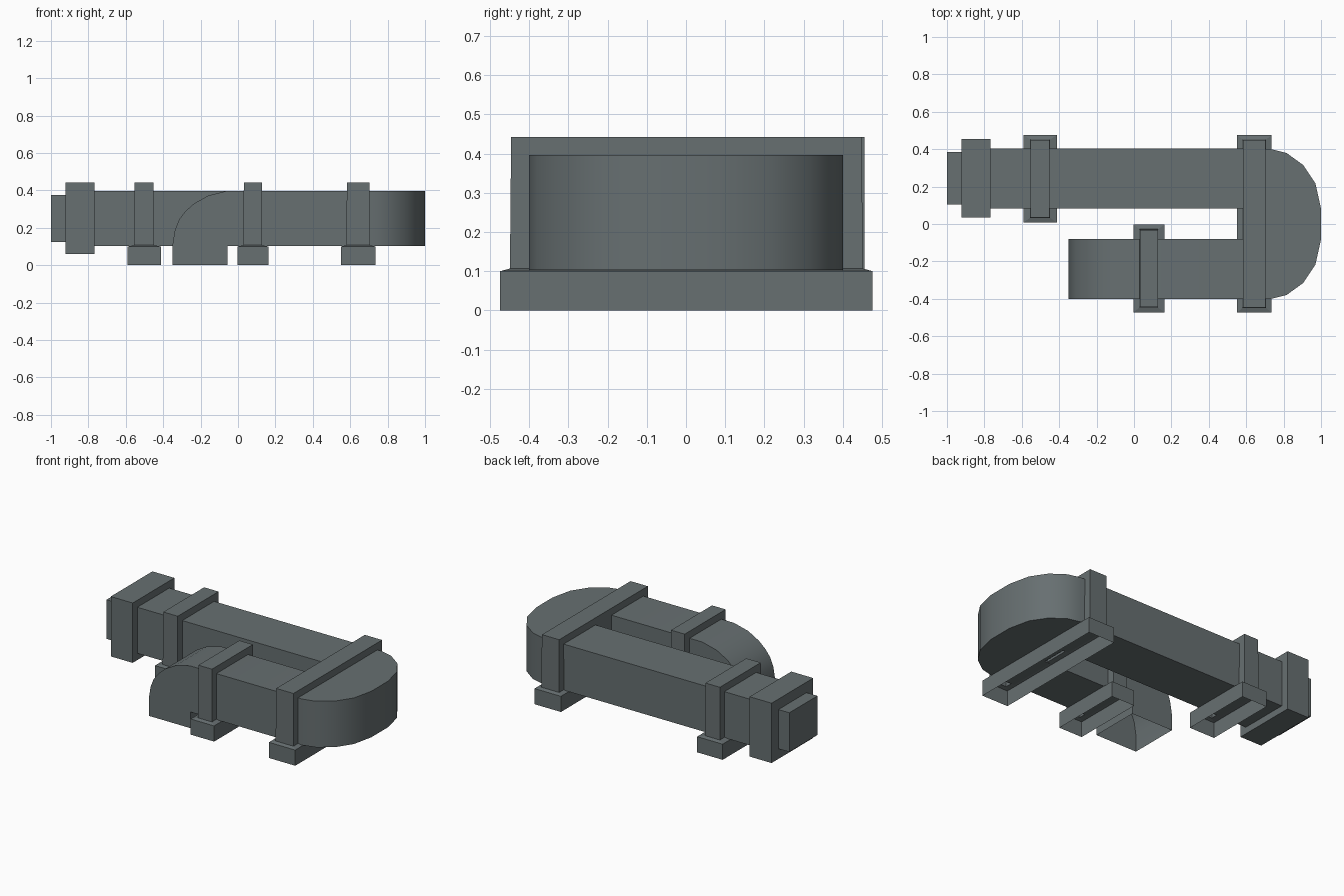
import bpy, bmesh, math
from mathutils import Vector

cube = bpy.data.objects.get("Cube")
if cube:
    bpy.data.objects.remove(cube, do_unlink=True)

metal = bpy.data.materials.new("dark grey metal")
metal.use_nodes = True
colour = (0.135, 0.16, 0.165, 1)
metal.diffuse_color = colour
metal.node_tree.nodes["Principled BSDF"].inputs["Base Color"].default_value = colour


def finish(name, bm, smooth=False):
    bmesh.ops.recalc_face_normals(bm, faces=bm.faces)
    mesh = bpy.data.meshes.new(name)
    bm.to_mesh(mesh)
    bm.free()
    mesh.materials.append(metal)
    obj = bpy.data.objects.new(name, mesh)
    bpy.context.collection.objects.link(obj)
    if smooth:
        bpy.ops.object.select_all(action="DESELECT")
        obj.select_set(True)
        bpy.context.view_layer.objects.active = obj
        bpy.ops.object.shade_smooth_by_angle(angle=math.radians(35))
    return obj


def box(name, x, y, z):
    bm = bmesh.new()
    bmesh.ops.create_cube(bm, size=1)
    for v in bm.verts:
        v.co = [(r[0] + r[1]) / 2 + c * (r[1] - r[0]) for r, c in zip((x, y, z), v.co)]
    return finish(name, bm)


def extrude(name, points, offset, open_floor=False):
    """Extrude a flat outline; optionally leave its ground-level face open."""
    bm = bmesh.new()
    face = bm.faces.new([bm.verts.new(p) for p in points])
    out = bmesh.ops.extrude_face_region(bm, geom=[face], use_keep_orig=True)
    verts = [g for g in out["geom"] if isinstance(g, bmesh.types.BMVert)]
    bmesh.ops.translate(bm, verts=verts, vec=Vector(offset))
    bmesh.ops.recalc_face_normals(bm, faces=bm.faces)
    if open_floor:
        floor = [f for f in bm.faces if all(v.co.z < 0.001 for v in f.verts)]
        bmesh.ops.delete(bm, geom=floor, context="FACES")
    return finish(name, bm, True)


def bracket(name, x, y, foot, band, lip):
    """Hollow foot that steps in to a band passing over the duct."""
    bm = bmesh.new()
    rings = []
    for half, inset, z in ((foot, 0, 0), (foot, 0, 0.1), (band, lip, 0.107), (band - 0.002, lip + 0.003, 0.442)):
        x0, x1, y0, y1 = x - half, x + half, y[0] + inset, y[1] - inset
        rings.append([bm.verts.new((a, b, z)) for a, b in ((x0, y0), (x1, y0), (x1, y1), (x0, y1))])
    for low, high in zip(rings, rings[1:]):
        for i in range(4):
            j = (i + 1) % 4
            bm.faces.new((low[i], low[j], high[j], high[i]))
    bm.faces.new(rings[-1])
    return finish(name, bm)


BOTTOM, TOP = 0.103, 0.397

# Long duct with its collar and end spigot
box("back_duct", (-0.8, 0.62), (0.082, 0.403), (BOTTOM, TOP))
box("duct_collar", (-0.923, -0.768), (0.035, 0.455), (0.06, 0.442))
box("duct_spigot", (-1, -0.92), (0.103, 0.386), (0.125, 0.375))

# Short duct turning down to the ground
elbow = [(-0.055, 0), (-0.35, 0), (-0.35, 0.11), (-0.337, 0.19), (-0.315, 0.245),
         (-0.28, 0.29), (-0.235, 0.33), (-0.16, 0.372), (-0.06, TOP),
         (0.62, TOP), (0.62, BOTTOM), (-0.055, BOTTOM)]
extrude("front_duct", [(x, -0.4, z) for x, z in elbow], (0, 0.32, 0), True)

# Rounded return bend joining the two ducts
half = [(0.6, 0.403), (0.735, 0.4), (0.815, 0.38), (0.905, 0.315), (0.97, 0.217), (1, 0.082)]
outline = half + [(x, -y) for x, y in reversed(half)]
extrude("return_bend", [(x, y, BOTTOM) for x, y in outline], (0, 0, TOP - BOTTOM))

# Support brackets
bracket("back_bracket", -0.502, (0.008, 0.476), 0.09, 0.053, 0.025)
bracket("front_bracket", 0.079, (-0.472, -0.003), 0.083, 0.05, 0.025)
bracket("bend_bracket", 0.643, (-0.474, 0.476), 0.093, 0.063, 0.025)
